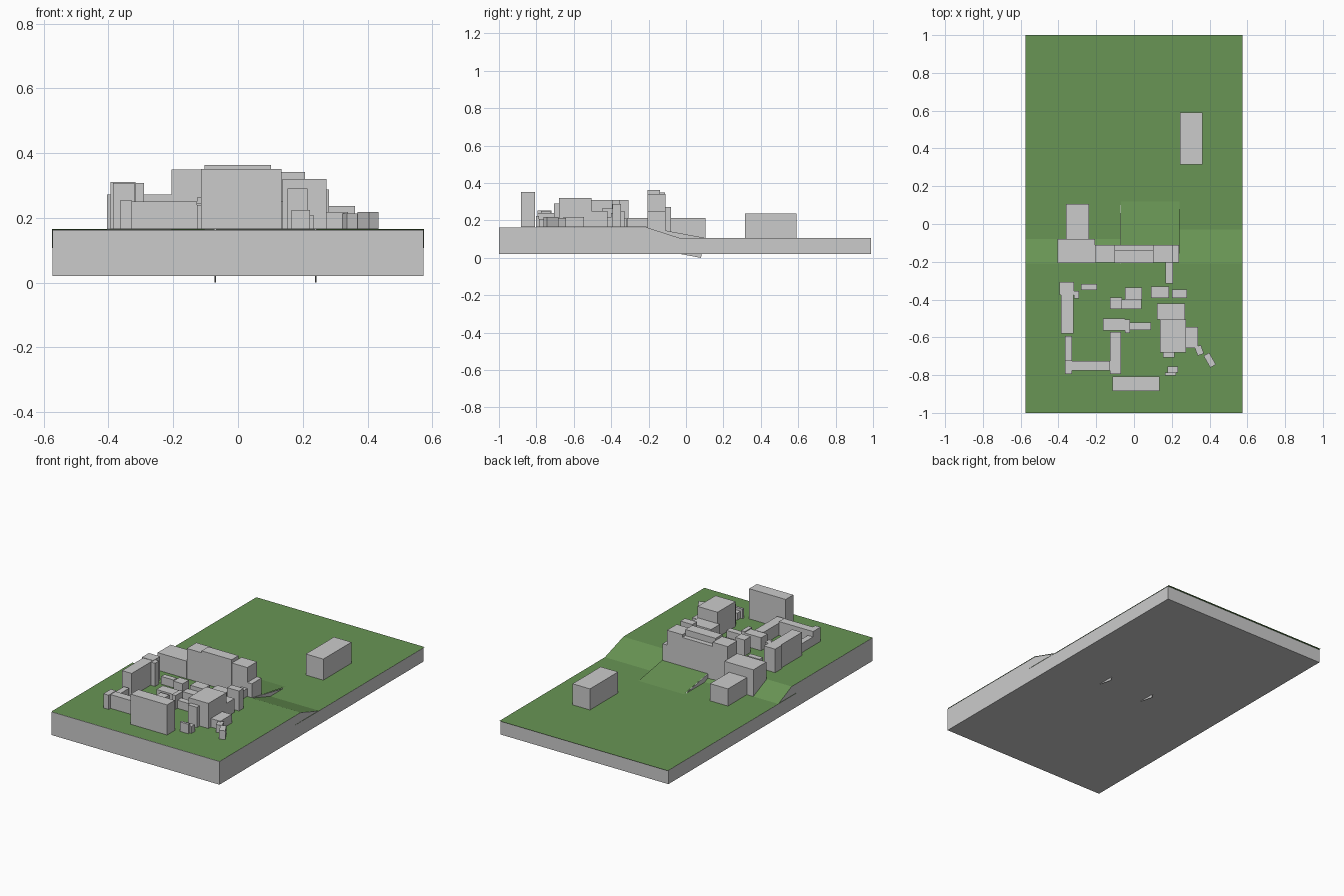
import bpy, bmesh, math

if "Cube" in bpy.data.objects:
    bpy.data.objects.remove(bpy.data.objects["Cube"])

green = bpy.data.materials.new("grass")
green.diffuse_color = (0.14, 0.30, 0.09, 1)
green.use_nodes = True
green.node_tree.nodes["Principled BSDF"].inputs["Base Color"].default_value = green.diffuse_color
TOP, LOW = 0.165, 0.105      # upper and lower ground levels


def finish(bm, name, mat=None):
    bmesh.ops.recalc_face_normals(bm, faces=bm.faces)
    me = bpy.data.meshes.new(name)
    bm.to_mesh(me)
    bm.free()
    ob = bpy.data.objects.new(name, me)
    bpy.context.collection.objects.link(ob)
    if mat:
        me.materials.append(mat)
    return ob


def prism(name, x0, x1, profile, mat=None):
    """Extrude a (y, z) profile along x."""
    bm = bmesh.new()
    f = bm.faces.new([bm.verts.new((x0, y, z)) for y, z in profile])
    ext = bmesh.ops.extrude_face_region(bm, geom=[f])["geom"]
    bmesh.ops.translate(bm, vec=(x1 - x0, 0, 0),
                        verts=[v for v in ext if isinstance(v, bmesh.types.BMVert)])
    return finish(bm, name, mat)


def sheet(name, x0, x1, y0, z0, y1, z1):
    """Flat or sloping grass surface."""
    bm = bmesh.new()
    bm.faces.new([bm.verts.new(p) for p in
                  ((x0, y0, z0), (x1, y0, z0), (x1, y1, z1), (x0, y1, z1))])
    me = finish(bm, name, green).data
    if me.polygons[0].normal.z < 0:
        me.flip_normals()


def block(name, x0, x1, y0, y1, z1, z0=TOP, rot=0):
    bm = bmesh.new()
    bmesh.ops.create_cube(bm, size=1)
    bmesh.ops.scale(bm, vec=(x1 - x0, y1 - y0, z1 - z0), verts=bm.verts)
    ob = finish(bm, name)
    ob.location = ((x0 + x1) / 2, (y0 + y1) / 2, (z0 + z1) / 2)
    ob.rotation_euler.z = math.radians(rot)


def storeys(name, x0, x1, y0, y1, levels):
    for i in range(len(levels) - 1):
        block(f"{name}_storey_{i + 1}", x0, x1, y0, y1, levels[i + 1], levels[i])


# Grey earth base: left, middle and right strips with their own banks
EDGE, XW = -0.21, 0.573
for name, x0, x1, foot in (("base_left", -XW, -0.07, -0.08),
                           ("base_middle", -0.07, 0.24, EDGE + 0.001),
                           ("base_right", 0.24, XW, -0.03)):
    prism(name, x0, x1, [(-0.999, 0.02), (0.99, 0.02), (0.99, LOW),
                         (foot, LOW), (EDGE, TOP - 0.002), (-0.999, TOP - 0.002)])

# Grass surfaces
sheet("upper_grass", -0.575, 0.575, -1, TOP, EDGE, TOP)
sheet("lower_grass", -0.575, 0.575, -0.26, LOW + 0.002, 1, LOW + 0.002)
sheet("left_bank", -0.575, -0.07, EDGE, TOP, -0.08, LOW + 0.002)
sheet("right_bank", 0.24, 0.575, EDGE, TOP, -0.03, LOW + 0.002)
sheet("ramp", -0.07, 0.24, EDGE, TOP, 0.12, LOW + 0.003)

# Tilted side walls of the ramp
for side, x in (("left", -0.072), ("right", 0.238)):
    prism(f"ramp_wall_{side}", x, x + 0.004,
          [(-0.21, 0.165), (0.10, 0.107), (0.08, 0.0), (-0.23, 0.058)])

# Buildings on the lower ground
block("lone_house", 0.243, 0.362, 0.315, 0.59, 0.237, LOW)
block("lower_annex", -0.36, -0.238, -0.08, 0.105, 0.213, LOW)

# Gate row along the bank
storeys("row_west", -0.404, -0.206, -0.207, -0.08, (LOW, 0.19, 0.272))
block("row_tower", -0.206, -0.104, -0.205, -0.112, 0.35, LOW)
storeys("row_hall", -0.104, 0.102, -0.207, -0.14, (LOW, 0.26, 0.363))
storeys("row_hall_back", -0.104, 0.102, -0.14, -0.11, (LOW, 0.24, 0.325))
block("row_east", 0.102, 0.207, -0.205, -0.11, 0.342, LOW)
block("row_east_end", 0.207, 0.238, -0.205, -0.11, 0.25, LOW)
block("east_wing", 0.167, 0.207, -0.315, -0.187, 0.213)

# Front hall
storeys("front_hall", -0.115, 0.134, -0.883, -0.808, (TOP, 0.259, 0.351))

# Remaining upper buildings: x0, x1, y0, y1, top
for name, *dims in (
        ("west_end_block", -0.394, -0.317, -0.375, -0.307, 0.31),
        ("west_long_house", -0.386, -0.32, -0.58, -0.375, 0.308),
        ("west_turret", -0.317, -0.29, -0.395, -0.355, 0.308),
        ("small_shed", -0.28, -0.196, -0.35, -0.317, 0.213),
        ("court_left_front", -0.364, -0.328, -0.793, -0.72, 0.253),
        ("court_left_wing", -0.364, -0.328, -0.72, -0.593, 0.22),
        ("court_front_wing", -0.328, -0.127, -0.775, -0.725, 0.25),
        ("court_right_wing", -0.127, -0.068, -0.793, -0.573, 0.24),
        ("middle_house_west", -0.163, -0.048, -0.563, -0.5, 0.245),
        ("middle_house_link", -0.048, -0.022, -0.577, -0.505, 0.25),
        ("middle_house_east", -0.022, 0.09, -0.56, -0.522, 0.215),
        ("inner_house_back", -0.047, 0.042, -0.4, -0.335, 0.24),
        ("inner_house_front", -0.063, 0.04, -0.45, -0.4, 0.215),
        ("inner_house_west", -0.127, -0.063, -0.45, -0.39, 0.263),
        ("north_house", 0.09, 0.186, -0.392, -0.33, 0.25),
        ("north_tower", 0.2, 0.281, -0.392, -0.347, 0.288),
        ("keep", 0.138, 0.274, -0.68, -0.505, 0.32),
        ("keep_back", 0.122, 0.27, -0.505, -0.42, 0.25),
        ("keep_side", 0.274, 0.339, -0.656, -0.545, 0.218),
        ("keep_porch", 0.153, 0.214, -0.707, -0.68, 0.29),
        ("hut", 0.178, 0.234, -0.787, -0.755, 0.208),
        ("hut_front", 0.165, 0.222, -0.802, -0.787, 0.224)):
    block(name, *dims)

# Two turned sheds at the corner
block("turned_shed_inner", 0.328, 0.363, -0.693, -0.645, 0.213, rot=20)
block("turned_shed_outer", 0.384, 0.418, -0.757, -0.685, 0.218, rot=30)
